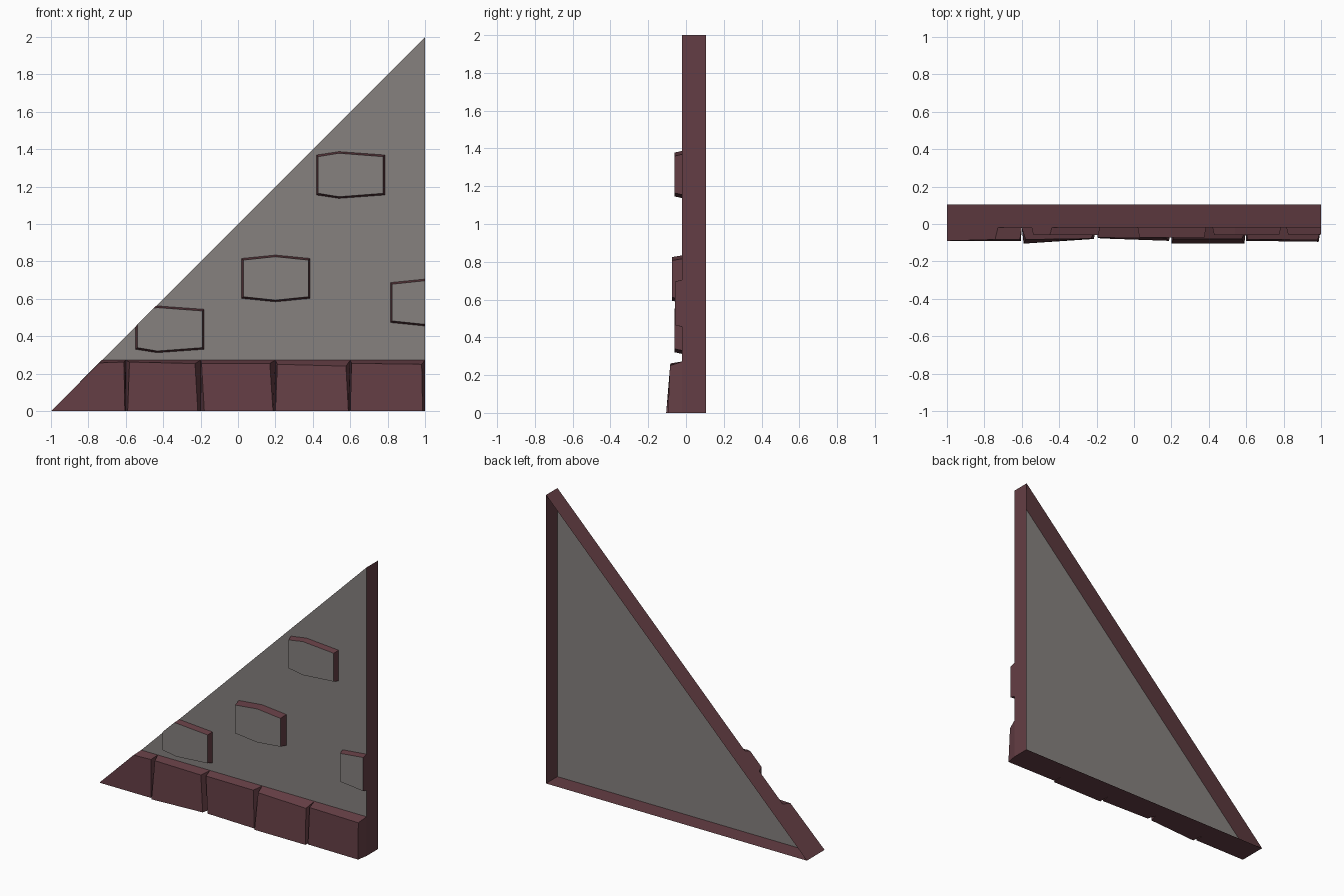
import bpy, bmesh

if "Cube" in bpy.data.objects:
    bpy.data.objects.remove(bpy.data.objects["Cube"])

def material(name, rgb):
    m = bpy.data.materials.new(name)
    m.diffuse_color = (*rgb, 1)
    m.use_nodes = True
    m.node_tree.nodes["Principled BSDF"].inputs["Base Color"].default_value = m.diffuse_color
    return m

TRIM = material("dark_red", (0.127, 0.048, 0.058))
PLASTER = material("warm_grey", (0.24, 0.22, 0.212))
FACE_Y, BACK_Y = -0.02, 0.105

def loft(name, front, back, back_y, grey_front=False, clip=True):
    """Open-backed block from a front loop (x, y, z) to a back loop (x, z),
    trimmed to the sloping edge and the right edge of the wall."""
    bm = bmesh.new()
    f = [bm.verts.new(p) for p in front]
    b = [bm.verts.new((x, back_y, z)) for x, z in back]
    cap = bm.faces.new(f)
    cap.material_index = 1 if grey_front else 0
    bm.faces.new(b[::-1])
    n = len(f)
    for i in range(n):
        j = (i + 1) % n
        bm.faces.new((f[i], b[i], b[j], f[j]))
    if clip:
        for co, no in (((-1, 0, 0), (-1, 0, 1)), ((1, 0, 0), (1, 0, 0))):
            bmesh.ops.bisect_plane(bm, geom=bm.verts[:] + bm.edges[:] + bm.faces[:],
                                   plane_co=co, plane_no=no, clear_outer=True)
            rim = [e for e in bm.edges if e.is_boundary]
            if rim:
                for face in bmesh.ops.holes_fill(bm, edges=rim, sides=0)["faces"]:
                    face.material_index = 0
    bmesh.ops.recalc_face_normals(bm, faces=bm.faces[:])
    hidden = [q for q in bm.faces if all(abs(v.co.y - back_y) < 1e-5 for v in q.verts)]
    bmesh.ops.delete(bm, geom=hidden, context='FACES')
    me = bpy.data.meshes.new(name)
    bm.to_mesh(me)
    bm.free()
    me.materials.append(TRIM)
    me.materials.append(PLASTER)
    ob = bpy.data.objects.new(name, me)
    bpy.context.collection.objects.link(ob)

# Triangular wall shell, open at the back
tri = [(-1, 0), (1, 0), (1, 2)]
loft("wall_panel", [(x, FACE_Y, z) for x, z in tri], tri, BACK_Y, True, clip=False)

# Raised six-sided stones: left x, bottom z, offset of the peak, front y
W, H, DIP, INSET = 0.365, 0.25, 0.018, 0.009
stones = [(0.42, 1.137, 0.12, -0.06), (0.02, 0.584, 0.18, -0.073),
          (-0.547, 0.312, 0.115, -0.06), (0.815, 0.455, 0.18, -0.057)]
for k, (x, z, peak, y) in enumerate(stones):
    def outline(i):
        l, m, r = x + i, x + peak, x + W - i
        lo, hi = z + i, z + H - i
        return [(l, lo + DIP), (m, lo), (r, lo + DIP),
                (r, hi - DIP), (m, hi), (l, hi - DIP)]
    loft(f"raised_stone_{k + 1}", [(px, y, pz) for px, pz in outline(INSET)],
         outline(0), FACE_Y, True)

# Base course blocks: front corners as x, y, z
# (bottom left, bottom right, top right, top left)
blocks = [
    [(-1.1, -0.09, 0), (-0.605, -0.09, 0), (-0.61, -0.083, 0.262), (-1.1, -0.083, 0.245)],
    [(-0.59, -0.105, 0), (-0.215, -0.08, 0), (-0.23, -0.078, 0.254), (-0.58, -0.083, 0.262)],
    [(-0.18, -0.077, 0), (0.187, -0.09, 0), (0.17, -0.075, 0.255), (-0.195, -0.073, 0.255)],
    [(0.2, -0.105, 0), (0.59, -0.105, 0), (0.577, -0.08, 0.24), (0.21, -0.08, 0.25)],
    [(0.6, -0.09, 0), (0.987, -0.095, 0), (0.982, -0.085, 0.25), (0.607, -0.083, 0.255)],
]
for k, corners in enumerate(blocks):
    l, r = (-1.1 if k == 0 else -1 + 0.4 * k), -0.6 + 0.4 * k
    back = [(l, 0), (r, 0), (r, 0.272), (l, 0.272)]
    loft(f"base_block_{k + 1}", corners, back, FACE_Y)
